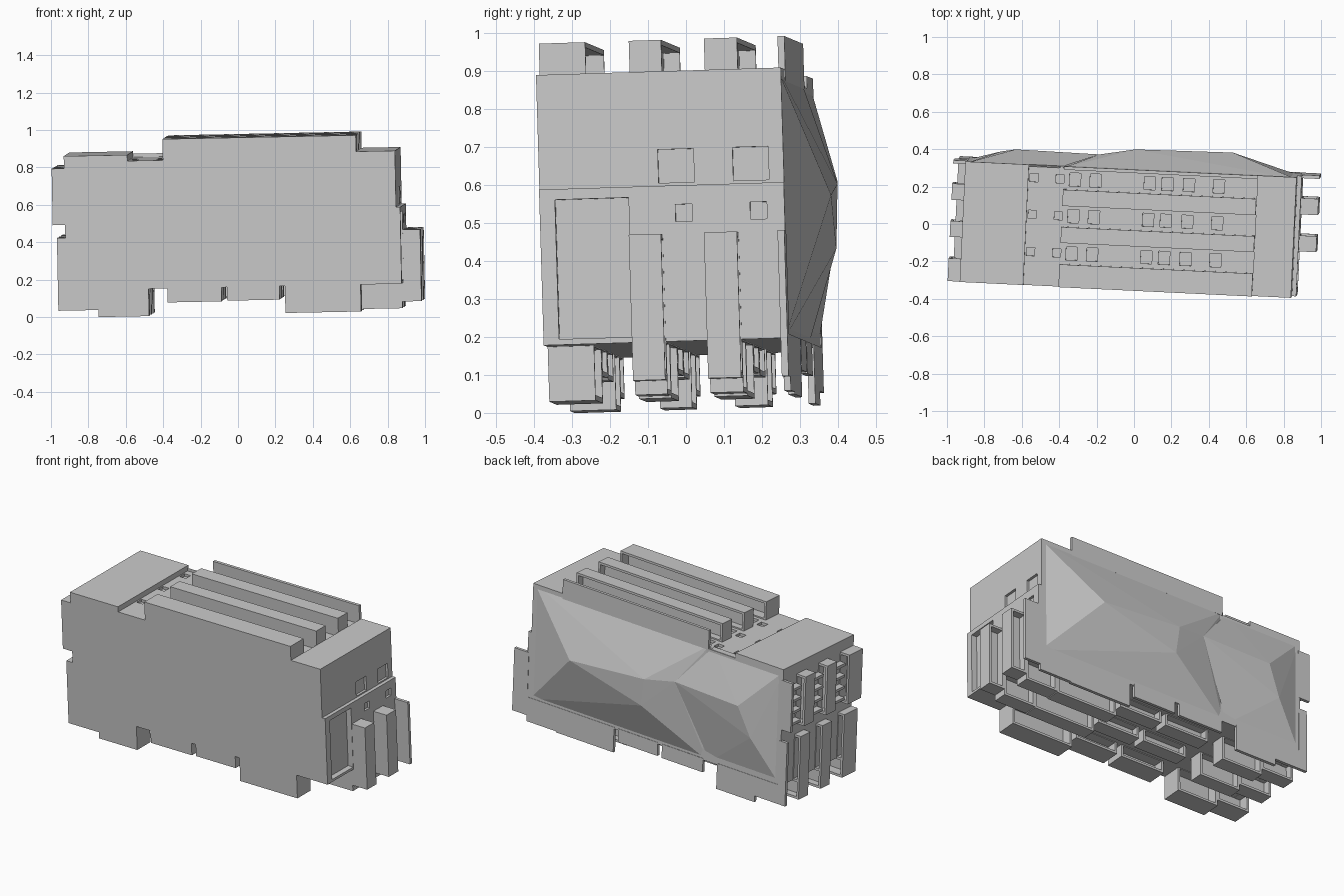
import bpy, bmesh
from mathutils import Matrix, Vector

if "Cube" in bpy.data.objects:
    bpy.data.objects.remove(bpy.data.objects["Cube"], do_unlink=True)

# One plain grey for the whole block
GREY = (0.59, 0.59, 0.59, 1)
grey = bpy.data.materials.new("plain_grey")
grey.use_nodes = True
grey.diffuse_color = GREY
grey.node_tree.nodes["Principled BSDF"].inputs["Base Color"].default_value = GREY

# The whole block sits slightly turned and tilted
ex = Vector((1, -0.048, 0.02)).normalized()
ez = Vector((-0.02, -0.03, 1)).normalized()
ey = ez.cross(ex).normalized()
TILT = Matrix((ex, ey, ez)).transposed().to_4x4()

FRONT, BACK = -0.327, 0.318
ROWS = [(FRONT, -0.205), (-0.09, -0.005), (0.108, 0.195), (0.302, 0.32)]
GAPS = [(-0.205, -0.09), (-0.005, 0.108), (0.195, 0.302)]
WALL = 0.014


def finish(name, bm):
    bmesh.ops.recalc_face_normals(bm, faces=bm.faces)
    bm.transform(TILT)
    mesh = bpy.data.meshes.new(name)
    bm.to_mesh(mesh)
    bm.free()
    mesh.materials.append(grey)
    obj = bpy.data.objects.new(name, mesh)
    bpy.context.collection.objects.link(obj)
    return obj


def slab(name, outline, y0, y1):
    """Extrude an x-z outline from y0 to y1."""
    bm = bmesh.new()
    face = bm.faces.new([bm.verts.new((x, y0, z)) for x, z in outline])
    new = bmesh.ops.extrude_face_region(bm, geom=[face])["geom"]
    verts = [g for g in new if isinstance(g, bmesh.types.BMVert)]
    bmesh.ops.translate(bm, verts=verts, vec=(0, y1 - y0, 0))
    return finish(name, bm)


def boxes(name, spans):
    """Join boxes given as (x0, x1, y0, y1, z0, z1)."""
    bm = bmesh.new()
    for x0, x1, y0, y1, z0, z1 in spans:
        m = Matrix.Translation(((x0 + x1) / 2, (y0 + y1) / 2, (z0 + z1) / 2))
        m = m @ Matrix.Diagonal((x1 - x0, y1 - y0, z1 - z0, 1))
        bmesh.ops.create_cube(bm, size=1, matrix=m)
    return finish(name, bm)


def tabs(name, rects, y0, y1, hollow):
    """Tabs given as (x0, x1, z0, z1); hollow ones are trays open to the rear."""
    spans = []
    for a, b, z0, z1 in rects:
        if not hollow:
            spans.append((a, b, y0, y1, z0, z1))
            continue
        mid = (y0 + y1) / 2
        spans += [(a, b, y0, mid, z0, z1),
                  (a, a + WALL, mid, y1, z0, z1), (b - WALL, b, mid, y1, z0, z1),
                  (a + WALL, b - WALL, mid, y1, z0, z0 + WALL),
                  (a + WALL, b - WALL, mid, y1, z1 - WALL, z1)]
    return boxes(name, spans)


def hull(name, points):
    bm = bmesh.new()
    for p in points:
        bm.verts.new(p)
    res = bmesh.ops.convex_hull(bm, input=bm.verts)
    loose = [v for v in res["geom_interior"] if isinstance(v, bmesh.types.BMVert)]
    bmesh.ops.delete(bm, geom=loose, context="VERTS")
    return finish(name, bm)


def carve(obj, spans):
    """Cut box-shaped pockets out of an object."""
    cutter = boxes("cutter", spans)
    cutter.hide_render = True
    mod = obj.modifiers.new("pockets", "BOOLEAN")
    mod.object, mod.operation, mod.solver = cutter, "DIFFERENCE", "EXACT"
    bpy.context.view_layer.update()
    graph = bpy.context.evaluated_depsgraph_get()
    result = bpy.data.meshes.new_from_object(obj.evaluated_get(graph))
    obj.modifiers.clear()
    obj.data = result
    bpy.data.objects.remove(cutter, do_unlink=True)


# Core: left block, low roof, right block and stepped right wall
core = slab("core", [
    (-0.90, 0.17), (0.895, 0.17), (0.895, 0.58), (0.873, 0.58),
    (0.873, 0.882), (0.665, 0.882), (0.665, 0.856), (-0.56, 0.856),
    (-0.56, 0.888), (-0.90, 0.888)], FRONT, BACK)

# Recessed right panel, small windows and roof sockets
pockets = [(0.86, 0.95, -0.286, -0.092, 0.185, 0.552)]
for y0, y1 in GAPS[1:]:
    mid = (y0 + y1) / 2 - 0.017
    pockets.append((0.858, 0.95, mid - 0.047, mid + 0.047, 0.588, 0.676))
    pockets.append((0.88, 0.95, mid - 0.004, mid + 0.04, 0.485, 0.53))
for y0, y1 in GAPS:
    mid = (y0 + y1) / 2
    for x in (-0.53, -0.39):
        pockets.append((x - 0.022, x + 0.022, mid - 0.022, mid + 0.022, 0.84, 0.95))
    for x in (-0.31, -0.2, 0.09, 0.185, 0.3, 0.46):
        pockets.append((x - 0.03, x + 0.03, mid - 0.035, mid + 0.035, 0.84, 0.95))
carve(core, pockets)

# Interlocking tabs for each row: underside, left end, right end and top bar
UNDER = [(-0.945, -0.73, 0.062), (-0.73, -0.46, 0.024), (-0.36, -0.07, 0.095),
         (-0.04, 0.24, 0.098), (0.27, 0.675, 0.026)]
for i, (y0, y1) in enumerate(ROWS):
    tag = ("front", "middle", "rear", "back")[i]
    hollow = i < 3
    under = UNDER + ([(0.675, 0.885, 0.032)] if i else [])
    tabs(tag + "_under_tabs", [(a, b, z, 0.18) for a, b, z in under], y0, y1, hollow)
    tabs(tag + "_left_tabs", [(-0.966, -0.89, 0.52, 0.822),
                              (-0.945, -0.89, 0.165, 0.45)], y0, y1, hollow)
    tabs(tag + "_top_bar", [(-0.37, 0.665, 0.85, 0.969)], y0, y1, hollow)
    if i:
        tabs(tag + "_right_fin", [(0.885, 0.988, 0.068, 0.452)], y0, y1, hollow)

# Thin shelves between the upper left tabs
boxes("left_shelves", [(-0.94, -0.89, y0, y1, z, z + 0.016)
                       for y0, y1 in GAPS for z in (0.54, 0.61, 0.68, 0.75)])

# Faceted back covers, meeting in a valley
valley = (-0.19, 0.382, 0.62)


def base(x0, x1, z0, z1):
    return [(x, BACK - 0.01, z) for x in (x0, x1) for z in (z0, z1)]


hull("large_back_cover", base(-0.38, 0.873, 0.17, 0.882) +
     [(0.52, 0.424, 0.55), (0, 0.417, 0.59), (0.02, 0.41, 0.42), valley])
hull("small_back_cover", base(-0.9, -0.4, 0.17, 0.875) +
     [(-0.64, 0.387, 0.61), (-0.72, 0.367, 0.43), valley])
